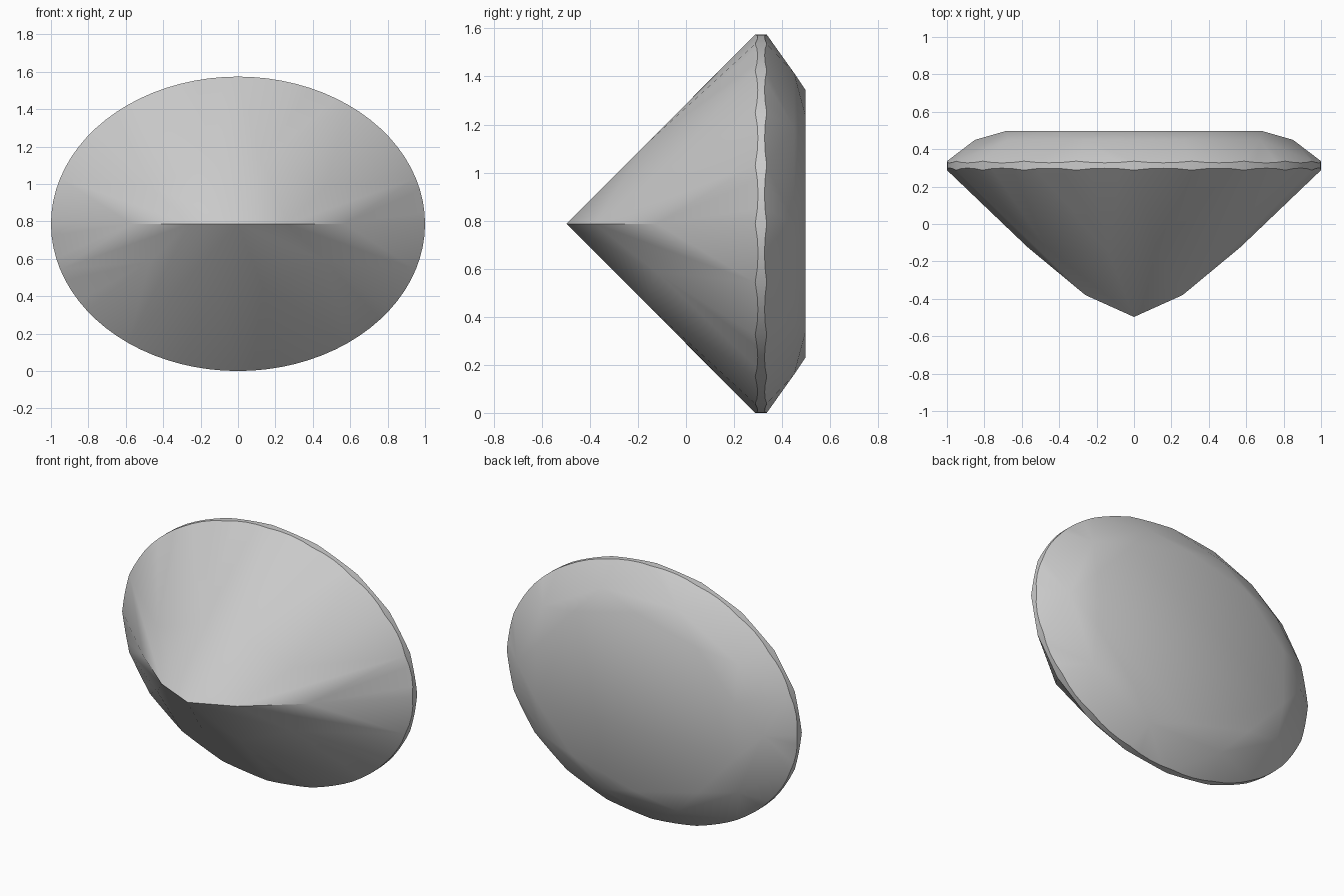
import bpy, bmesh
from math import sin, cos, radians
from mathutils import Vector, geometry

cube = bpy.data.objects.get("Cube")
if cube:
    bpy.data.objects.remove(cube)

HALF_HEIGHT = 0.787   # minor half-axis of the oval
STEPS = 4             # outline points per girdle facet


def rim(angle, y):
    a = radians(angle)
    return Vector((cos(a), y, HALF_HEIGHT * sin(a)))


def scallop(tip, start, end, y):
    """Where the facet through tip and two rim points meets the upright girdle wall."""
    a, b = rim(start, y), rim(end, y)
    normal = geometry.normal(tip, a, b)
    result = []
    for i in range(STEPS + 1):
        p = rim(start + (end - start) * i / STEPS, 0)
        p.y = tip.y - (normal.x * (p.x - tip.x) + normal.z * (p.z - tip.z)) / normal.y
        result.append(p)
    return result


# Facet corners of one quarter, keyed by the angle around the oval
pavilion_tips = {0: Vector((0.57, -0.123, 0)),
                 36: Vector((0.47, -0.124, 0.2)),
                 72: Vector((0.13, -0.167, 0.33))}
star_tips = {0: Vector((0.85, 0.45, 0)),
             36: Vector((0.675, 0.45, 0.4)),
             72: Vector((0.26, 0.45, 0.627))}
table = [Vector((0.685, 0.497, 0.172)), Vector((0.427, 0.497, 0.451)), Vector((0, 0.497, 0.557))]
keel = [Vector((0, -0.497, 0)), Vector((0.26, -0.38, 0))]

quarter = table + keel
for tips, rim_y in ((pavilion_tips, 0.288), (star_tips, 0.336)):
    for angle, tip in tips.items():
        quarter.append(tip)
        for end in (angle - 18, angle + 18):
            if end >= 0:
                quarter += scallop(tip, angle, end, rim_y)

# Mirror the quarter four ways and wrap the facets around the corners
bm = bmesh.new()
for sx in (1, -1):
    for sz in (1, -1):
        for p in quarter:
            bm.verts.new((sx * p.x, p.y, sz * p.z + HALF_HEIGHT))
bmesh.ops.remove_doubles(bm, verts=bm.verts, dist=0.0005)
bmesh.ops.convex_hull(bm, input=bm.verts)
loose = [v for v in bm.verts if not v.link_faces]
bmesh.ops.delete(bm, geom=loose, context='VERTS')
bmesh.ops.dissolve_limit(bm, angle_limit=radians(1.5), verts=bm.verts, edges=bm.edges)
bmesh.ops.recalc_face_normals(bm, faces=bm.faces)

mesh = bpy.data.meshes.new("oval_gem")
bm.to_mesh(mesh)
bm.free()
gem = bpy.data.objects.new("oval_gem", mesh)
bpy.context.collection.objects.link(gem)

# Plain grey stone
grey = bpy.data.materials.new("stone_grey")
grey.use_nodes = True
grey.diffuse_color = (0.6, 0.6, 0.6, 1)
grey.node_tree.nodes["Principled BSDF"].inputs["Base Color"].default_value = (0.6, 0.6, 0.6, 1)
mesh.materials.append(grey)

bpy.context.view_layer.objects.active = gem
gem.select_set(True)
bpy.ops.object.shade_smooth_by_angle(angle=radians(30))
